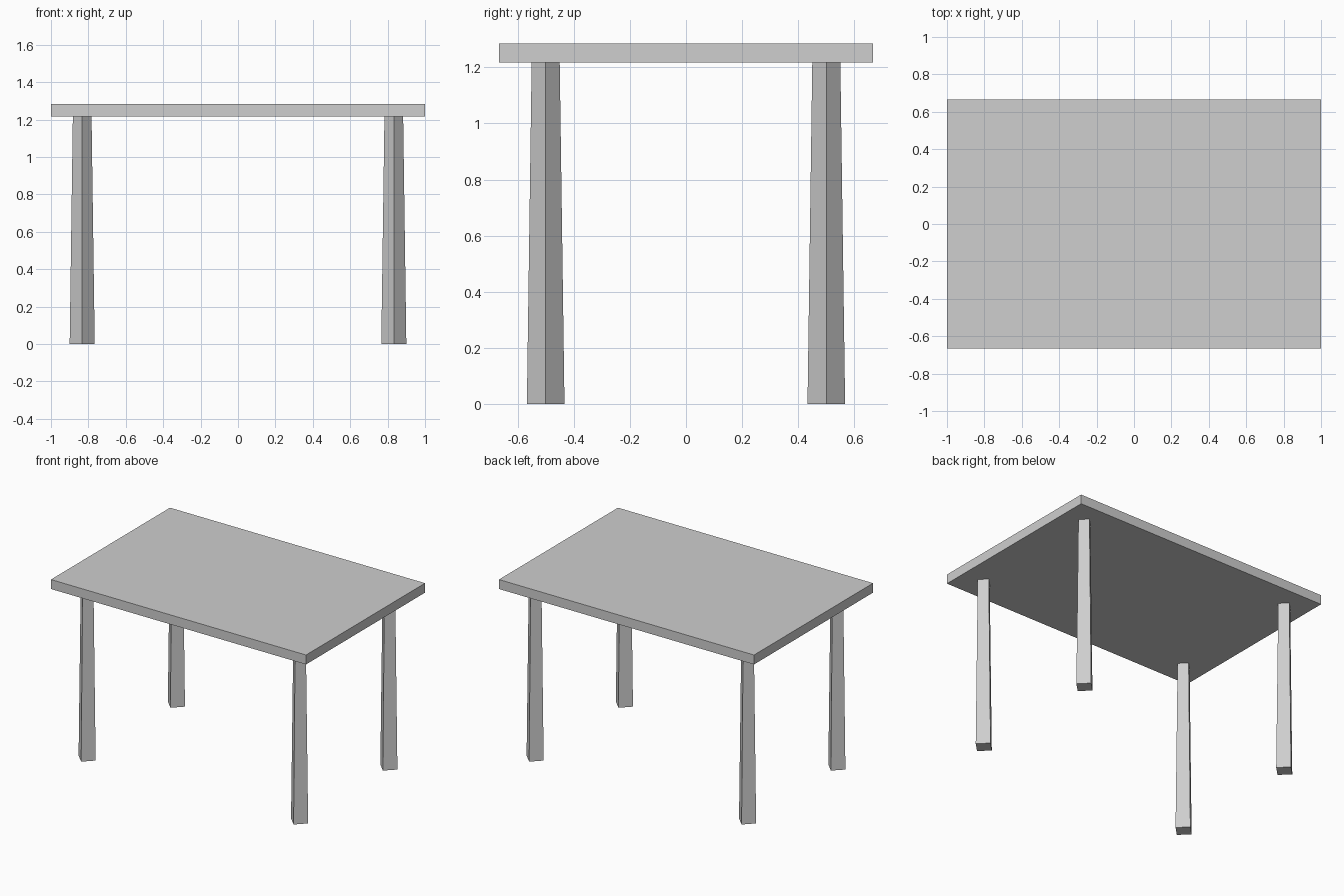
import bpy

# Remove the default cube
cube = bpy.data.objects.get("Cube")
if cube:
    bpy.data.objects.remove(cube, do_unlink=True)

# Single light grey finish
GREY = (0.62, 0.62, 0.62, 1.0)
grey = bpy.data.materials.new("light_grey")
grey.use_nodes = True
grey.diffuse_color = GREY
grey.node_tree.nodes["Principled BSDF"].inputs["Base Color"].default_value = GREY

WIDTH, DEPTH, THICK = 2.0, 1.333, 0.067
LEG_HEIGHT = 1.217


def finish(name):
    obj = bpy.context.object
    obj.name = name
    obj.data.name = name
    obj.data.materials.append(grey)
    return obj


# Flat rectangular top
bpy.ops.mesh.primitive_cube_add(size=1, location=(0, 0, LEG_HEIGHT + THICK / 2))
top = finish("table_top")
top.scale = (WIDTH, DEPTH, THICK)
bpy.ops.object.transform_apply(location=False, rotation=False, scale=True)

# Four-sided legs, corners along the axes, widening towards the floor
for side, x in (("left", 0.833), ("right", -0.833)):
    for end, y in (("front", -0.5), ("back", 0.5)):
        bpy.ops.mesh.primitive_cone_add(
            vertices=4, radius1=0.067, radius2=0.05, depth=LEG_HEIGHT,
            location=(x, y, LEG_HEIGHT / 2))
        finish(f"{end}_{side}_leg")
